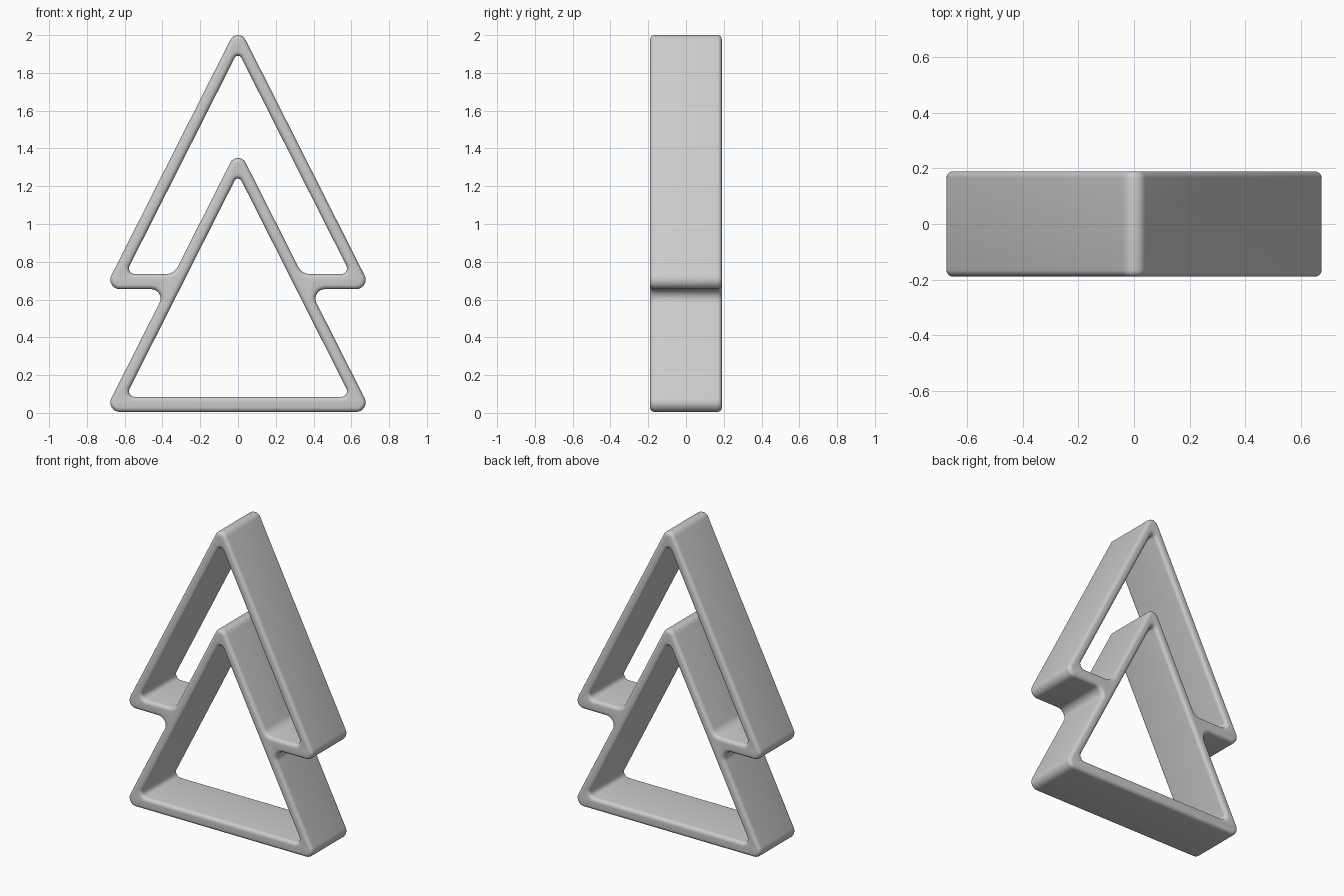
import bpy
import bmesh
import math
from mathutils import Vector

cube = bpy.data.objects.get("Cube")
if cube:
    bpy.data.objects.remove(cube, do_unlink=True)

SLOPE = 1.98        # rise over run of every slanted side
DEPTH = 0.19        # half thickness, front to back
BEVEL = 0.024       # rounding of the front and back rims
UPPER, LOWER = 2.055, 1.405              # sharp outer apex heights
UPPER_IN, LOWER_IN = 1.915, 1.265        # sharp inner apex heights


def side(apex, z):
    """Point on the right-hand slanted side under an apex."""
    return Vector(((apex - z) / SLOPE, z))


def mirrored(points):
    """Close a right-hand list of (point, radius) with its mirror image."""
    left = [(Vector((-p.x, p.y)), r) for p, r in reversed(points) if p.x > 0]
    return points + left


def fillet(corners, steps=8):
    """Replace each sharp corner by an arc of its own radius."""
    out = []
    for i, (p, r) in enumerate(corners):
        a = (corners[i - 1][0] - p).normalized()
        b = (corners[(i + 1) % len(corners)][0] - p).normalized()
        half = a.angle(b) / 2
        center = p + (a + b).normalized() * (r / math.sin(half))
        start = p + a * (r / math.tan(half)) - center
        sweep = math.pi - 2 * half
        if a.x * b.y - a.y * b.x > 0:
            sweep = -sweep
        for k in range(steps + 1):
            t = sweep * k / steps
            c, s = math.cos(t), math.sin(t)
            out.append(center + Vector((start.x * c - start.y * s,
                                        start.x * s + start.y * c)))
    return out


# Outer silhouette, upper chevron opening, lower triangular opening
outline = mirrored([
    (Vector((0, UPPER)), 0.045),
    (side(UPPER, 0.655), 0.05),
    (side(LOWER, 0.655), 0.05),
    (side(LOWER, 0.005), 0.05),
])
upper_opening = mirrored([
    (Vector((0, UPPER_IN)), 0.02),
    (side(UPPER_IN, 0.735), 0.03),
    (side(LOWER, 0.735), 0.07),
    (Vector((0, LOWER)), 0.045),
])
# The mirrored list must not repeat the centre points
lower_opening = mirrored([
    (Vector((0, LOWER_IN)), 0.02),
    (side(LOWER_IN, 0.085), 0.03),
])
# The chevron's lower apex sits mid-list, so the mirror continues from it

curve = bpy.data.curves.new("frame_profile", 'CURVE')
curve.dimensions = '2D'
curve.fill_mode = 'BOTH'
curve.extrude = DEPTH - BEVEL
curve.bevel_depth = BEVEL
curve.bevel_resolution = 4
curve.offset = -BEVEL
for loop in (outline, upper_opening, lower_opening):
    points = fillet(loop)
    spline = curve.splines.new('POLY')
    spline.points.add(len(points) - 1)
    for target, p in zip(spline.points, points):
        target.co = (p.x, p.y, 0, 1)
    spline.use_cyclic_u = True

# Turn the profile into a welded mesh standing upright
helper = bpy.data.objects.new("profile_helper", curve)
bpy.context.collection.objects.link(helper)
bpy.context.view_layer.update()
evaluated = helper.evaluated_get(bpy.context.evaluated_depsgraph_get())
mesh = bpy.data.meshes.new_from_object(evaluated)
bpy.data.objects.remove(helper, do_unlink=True)

bm = bmesh.new()
bm.from_mesh(mesh)
bmesh.ops.remove_doubles(bm, verts=bm.verts, dist=0.0003)
for v in bm.verts:
    v.co = Vector((v.co.x, -v.co.z, v.co.y))
bmesh.ops.recalc_face_normals(bm, faces=bm.faces)
bm.to_mesh(mesh)
bm.free()

# Plain grey finish
grey = bpy.data.materials.new("plain_grey")
grey.use_nodes = True
colour = (0.6, 0.6, 0.6, 1)
grey.diffuse_color = colour
grey.node_tree.nodes["Principled BSDF"].inputs["Base Color"].default_value = colour
mesh.materials.clear()
mesh.materials.append(grey)

frame = bpy.data.objects.new("double_triangle_frame", mesh)
bpy.context.collection.objects.link(frame)
bpy.context.view_layer.objects.active = frame
frame.select_set(True)
bpy.ops.object.shade_smooth_by_angle(angle=math.radians(40))
